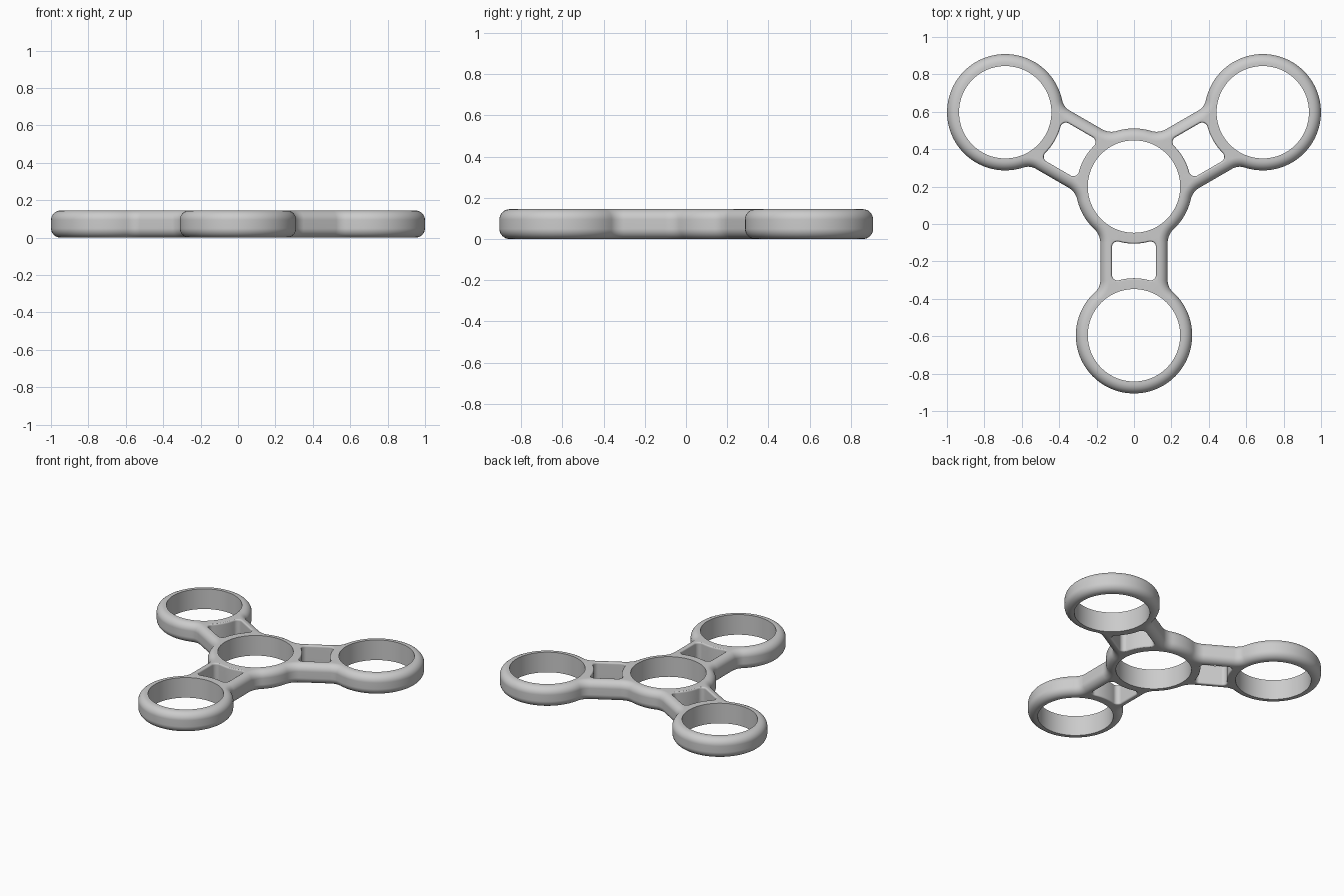
import bpy, bmesh
from math import sin, cos, pi, sqrt, atan2, radians

cube = bpy.data.objects.get("Cube")
if cube:
    bpy.data.objects.remove(cube)

HEIGHT = 0.145
HUB_Y = 0.2           # centre of the hub ring
REACH = 0.795         # hub centre to each end ring centre
OUTER, BORE = 0.311, 0.247
ARM_HALF = 0.18
ARM_ANGLES = [radians(a) for a in (-90, 30, 150)]


def arc(cx, cy, r, a, b, n):
    return [(cx + r * cos(a + (b - a) * i / n), cy + r * sin(a + (b - a) * i / n))
            for i in range(n + 1)]


def joined(*arcs):
    """Chain arcs, dropping the shared end points."""
    pts = list(arcs[0])
    for a in arcs[1:]:
        pts += a[1:] if abs(a[0][0] - pts[-1][0]) + abs(a[0][1] - pts[-1][1]) < 1e-6 else a
    return pts


def mirrored(half):
    return half + [(u, -v) for u, v in reversed(half)][1:]


def outline_arm(d):
    """One third of the outer outline, pulled in by d, arm along +u."""
    r, w = OUTER - d, ARM_HALF - d
    f, g = 0.10 + d, 0.08 + d
    uf = sqrt((r + f) ** 2 - (w + f) ** 2)
    ug = sqrt((r + g) ** 2 - (w + g) ** 2)
    a, b = atan2(w + f, uf), atan2(w + g, ug)
    return mirrored(joined(
        arc(0, 0, r, -pi / 3, -a, 8),
        arc(uf, -w - f, f, pi - a, pi / 2, 8),
        arc(REACH - ug, -w - g, g, pi / 2, b, 8),
        arc(REACH, 0, r, -pi + b, 0, 36)))


def window(d):
    """Rounded opening in an arm, widened by d."""
    r, h, c = 0.305 - d, 0.118 + d, 0.03 + d
    u = sqrt((r + c) ** 2 - (h - c) ** 2)
    a = atan2(h - c, u)
    return mirrored(joined(
        arc(0, 0, r, 0, -a, 6),
        arc(u, c - h, c, pi - a, 3 * pi / 2, 8),
        arc(REACH - u, c - h, c, -pi / 2, a, 8),
        arc(REACH, 0, r, pi + a, pi, 6)))[:-1]


def place(pts, t):
    return [(u * cos(t) - v * sin(t), HUB_Y + u * sin(t) + v * cos(t)) for u, v in pts]


def full_outline(d):
    return [p for t in ARM_ANGLES for p in place(outline_arm(d), t)[:-1]]


def rounded_levels(rx, rz, n):
    """(inset, height) pairs of a wall with rounded top and bottom edges."""
    low = [(rx * (1 - sin(k * pi / 2 / n)), rz * (1 - cos(k * pi / 2 / n))) for k in range(n + 1)]
    return low + [(d, HEIGHT - z) for d, z in reversed(low)]


bm = bmesh.new()
bottom_edges, top_edges = [], []


def wall(levels, shape):
    """Loft a closed loop through the levels and keep its rims for the caps."""
    rings = [[bm.verts.new((x, y, z)) for x, y in shape(d)] for d, z in levels]
    n = len(rings[0])
    for lo, hi in zip(rings, rings[1:]):
        for i in range(n):
            j = (i + 1) % n
            bm.faces.new((lo[i], lo[j], hi[j], hi[i]))
    for ring, store in ((rings[0], bottom_edges), (rings[-1], top_edges)):
        store += [bm.edges.get((ring[i], ring[(i + 1) % n])) for i in range(n)]


# Outer rim with generously rounded edges
wall(rounded_levels(0.05, 0.05, 8), full_outline)

# Straight bores of the hub and the three end rings
straight = [(0, 0), (0, HEIGHT)]
wall(straight, lambda d: place(arc(0, 0, BORE, 0, 2 * pi, 96)[:-1], 0))
for t in ARM_ANGLES:
    wall(straight, lambda d: place(arc(REACH, 0, BORE, 0, 2 * pi, 96)[:-1], t))
    # Opening in the arm, with slightly softened edges
    wall(rounded_levels(0.008, 0.012, 3), lambda d: place(window(d), t))

# Flat top and bottom faces
for edges in (bottom_edges, top_edges):
    bmesh.ops.triangle_fill(bm, edges=edges, use_beauty=True)
bmesh.ops.recalc_face_normals(bm, faces=bm.faces)

mesh = bpy.data.meshes.new("spinner_frame")
bm.to_mesh(mesh)
bm.free()
frame = bpy.data.objects.new("spinner_frame", mesh)
bpy.context.collection.objects.link(frame)

grey = bpy.data.materials.new("plain grey")
grey.use_nodes = True
colour = (0.6, 0.6, 0.6, 1)
grey.diffuse_color = colour
grey.node_tree.nodes["Principled BSDF"].inputs["Base Color"].default_value = colour
mesh.materials.append(grey)

# Smooth walls, crisp bore edges, clean flat faces
bpy.ops.object.select_all(action="DESELECT")
frame.select_set(True)
bpy.context.view_layer.objects.active = frame
bpy.ops.object.shade_smooth_by_angle(angle=radians(40))
normals = frame.modifiers.new("even shading", "WEIGHTED_NORMAL")
normals.keep_sharp = True
